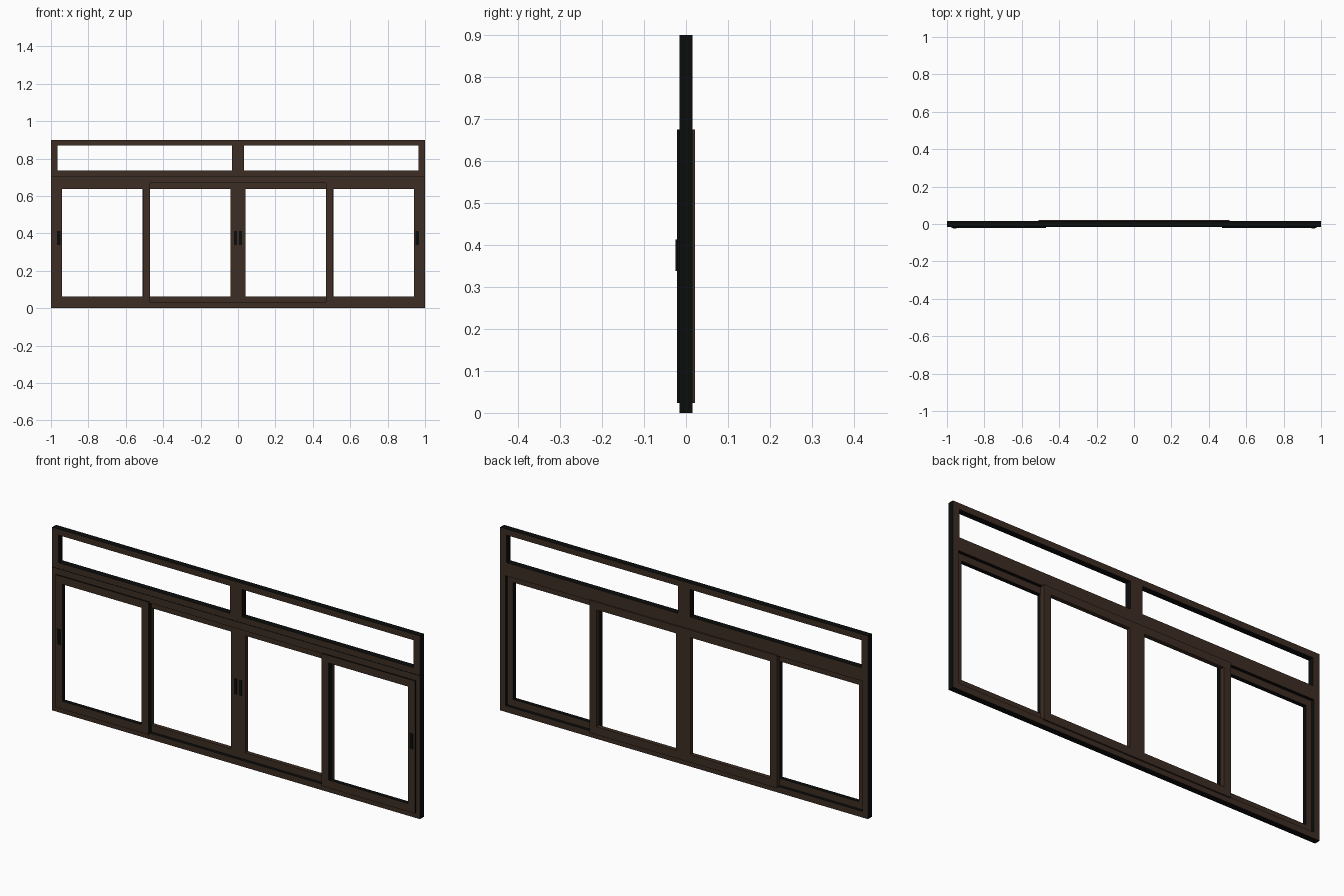
import bpy
import bmesh

cube = bpy.data.objects.get("Cube")
if cube:
    bpy.data.objects.remove(cube, do_unlink=True)


def make_material(name, rgb):
    mat = bpy.data.materials.new(name)
    mat.use_nodes = True
    mat.diffuse_color = (*rgb, 1)
    mat.node_tree.nodes["Principled BSDF"].inputs["Base Color"].default_value = (*rgb, 1)
    return mat


BROWN = make_material("dark brown", (0.048, 0.026, 0.017))
BLACK = make_material("black", (0.003, 0.004, 0.0035))


def finish(name, bm, mats):
    # With two materials, faces seen edge-on from the front take the second
    bmesh.ops.recalc_face_normals(bm, faces=bm.faces)
    if len(mats) > 1:
        for f in bm.faces:
            f.material_index = 0 if abs(f.normal.y) > 0.5 else 1
    mesh = bpy.data.meshes.new(name)
    bm.to_mesh(mesh)
    bm.free()
    for m in mats:
        mesh.materials.append(m)
    obj = bpy.data.objects.new(name, mesh)
    bpy.context.collection.objects.link(obj)
    return obj


def ring(name, outer, inner, y0, y1, mats):
    """Mitred rectangular frame; rectangles are (x0, x1, z0, z1)."""
    bm = bmesh.new()

    def loop(r, y):
        x0, x1, z0, z1 = r
        return [bm.verts.new((x, y, z)) for x, z in ((x0, z0), (x1, z0), (x1, z1), (x0, z1))]

    loops = [loop(outer, y0), loop(inner, y0), loop(inner, y1), loop(outer, y1)]
    for a, b in zip(loops, loops[1:] + loops[:1]):
        for i in range(4):
            j = (i + 1) % 4
            bm.faces.new((a[i], a[j], b[j], b[i]))
    return finish(name, bm, mats)


def box(name, rect, y0, y1, mats):
    x0, x1, z0, z1 = rect
    bm = bmesh.new()
    bmesh.ops.create_cube(bm, size=1)
    for v in bm.verts:
        v.co = (x1 if v.co.x > 0 else x0, y1 if v.co.y > 0 else y0, z1 if v.co.z > 0 else z0)
    return finish(name, bm, mats)


def span(side, a, b):
    return (a, b) if side > 0 else (-b, -a)


FRAME = 0.015   # half depth of the fixed frame
FACE = 0.022    # outer face of the sliding sashes

# Fixed frame: lower surround and transom with its mullion
ring("lower_frame", (-1, 1, 0, 0.705), (-0.97, 0.97, 0.03, 0.67), -FRAME, FRAME, [BROWN, BLACK])
ring("transom_frame", (-1, 1, 0.705, 0.9), (-0.965, 0.965, 0.735, 0.87), -FRAME, FRAME, [BROWN, BLACK])
box("transom_mullion", (-0.033, 0.033, 0.735, 0.87), -FRAME, FRAME, [BROWN, BLACK])
box("transom_joint", (-1, 1, 0.703, 0.707), -FRAME - 0.0005, 0, [BLACK])

for side, label in ((1, "left"), (-1, "right")):
    # Outer sash runs in the front track, centre sash in the back track
    ring(f"outer_sash_{label}", (*span(side, 0.47, 0.977), 0.024, 0.675),
         (*span(side, 0.508, 0.94), 0.063, 0.638), -FACE, -0.001, [BROWN, BLACK])
    ring(f"centre_sash_{label}", (*span(side, 0, 0.51), 0.024, 0.675),
         (*span(side, 0.04, 0.472), 0.063, 0.638), 0.001, FACE, [BROWN])
    # Recessed pulls
    box(f"outer_handle_{label}", (*span(side, 0.95, 0.967), 0.338, 0.413),
        -FACE - 0.0025, -FACE + 0.001, [BLACK])
    box(f"centre_handle_{label}", (*span(side, 0.006, 0.021), 0.338, 0.413),
        -0.002, 0.002, [BLACK])
